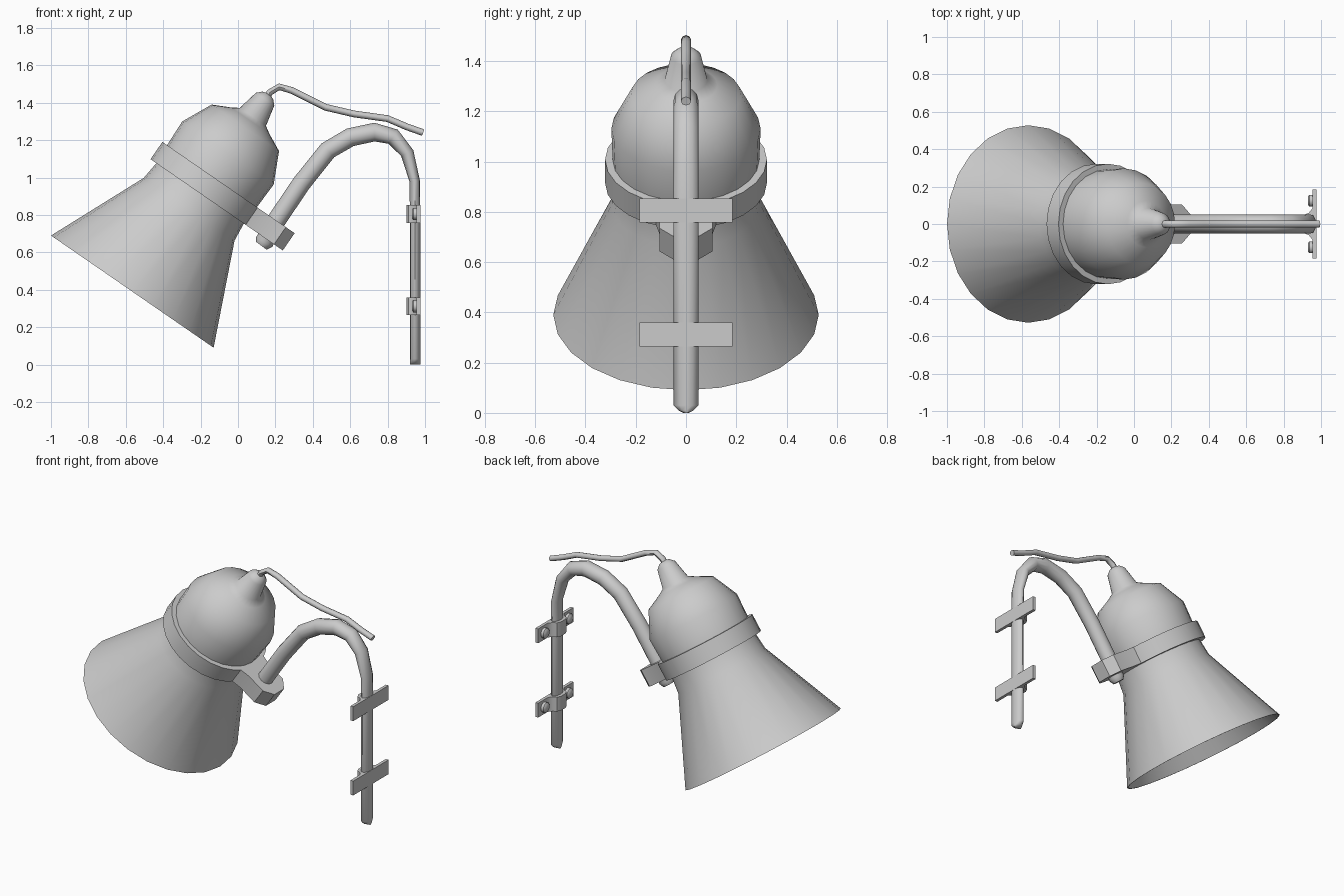
import bpy, bmesh, math
from mathutils import Vector, Matrix

old = bpy.data.objects.get("Cube")
if old:
    bpy.data.objects.remove(old, do_unlink=True)

grey = bpy.data.materials.new("grey_metal")
grey.use_nodes = True
GREY = (0.6, 0.6, 0.6, 1)
grey.diffuse_color = GREY
grey.node_tree.nodes["Principled BSDF"].inputs["Base Color"].default_value = GREY

# Lamp head frame: origin at the rim centre, local z along the lamp axis
HEAD = Matrix.Translation((-0.565, 0, 0.39)) @ Matrix.Rotation(math.radians(34.6), 4, 'Y')


def finish(name, bm, matrix=Matrix(), angle=40):
    bmesh.ops.remove_doubles(bm, verts=bm.verts, dist=1e-5)
    bmesh.ops.recalc_face_normals(bm, faces=bm.faces)
    bm.transform(matrix)
    mesh = bpy.data.meshes.new(name)
    bm.to_mesh(mesh)
    bm.free()
    obj = bpy.data.objects.new(name, mesh)
    bpy.context.collection.objects.link(obj)
    mesh.materials.append(grey)
    bpy.ops.object.select_all(action='DESELECT')
    obj.select_set(True)
    bpy.context.view_layer.objects.active = obj
    bpy.ops.object.shade_smooth_by_angle(angle=math.radians(angle))
    return obj


def lathe(name, profile, matrix, sides=24, angle=40):
    bm = bmesh.new()
    verts = [bm.verts.new((r, 0, z)) for r, z in profile]
    edges = [bm.edges.new(pair) for pair in zip(verts, verts[1:])]
    bmesh.ops.spin(bm, geom=verts + edges, cent=(0, 0, 0), axis=(0, 0, 1),
                   angle=math.tau, steps=sides, use_merge=True)
    return finish(name, bm, matrix, angle)


def prism(name, outline, depth, matrix, angle=40):
    bm = bmesh.new()
    face = bm.faces.new([bm.verts.new((x, y, 0)) for x, y in outline])
    new = bmesh.ops.extrude_face_region(bm, geom=[face])["geom"]
    bmesh.ops.translate(bm, verts=[v for v in new if isinstance(v, bmesh.types.BMVert)],
                        vec=(0, 0, depth))
    return finish(name, bm, matrix, angle)


def tube(name, path, sides):
    """Sweep an ellipse along (x, z, in-plane radius, y radius) points."""
    bm = bmesh.new()
    rings = []
    points = [Vector((x, 0, z)) for x, z, _, _ in path]
    for i, (_, _, flat, wide) in enumerate(path):
        along = (points[min(i + 1, len(path) - 1)] - points[max(i - 1, 0)]).normalized()
        across = Vector((along.z, 0, -along.x))
        ring = []
        for k in range(sides):
            a = math.tau * k / sides
            ring.append(bm.verts.new(points[i] + across * flat * math.cos(a)
                                     + Vector((0, wide * math.sin(a), 0))))
        rings.append(ring)
    for a, b in zip(rings, rings[1:]):
        for k in range(sides):
            n = (k + 1) % sides
            bm.faces.new((a[k], a[n], b[n], b[k]))
    bm.faces.new(rings[0])
    bm.faces.new(rings[-1])
    return finish(name, bm, angle=50)


# Flared shade, hollow underneath
lathe("shade", [(0, 0.55), (0.27, 0.54), (0.522, 0.0), (0.528, 0.0),
                (0.295, 0.535), (0.283, 0.65)], HEAD)

# Dome with the cable spout on top
lathe("dome", [(0.29, 0.7), (0.297, 0.9), (0.219, 1.064), (0.125, 1.11), (0.085, 1.135),
               (0.06, 1.25), (0.035, 1.275), (0, 1.287)], HEAD, angle=60)

# Clamp collar and its lug that holds the arm
lathe("collar", [(0.28, 0.638), (0.322, 0.638), (0.322, 0.75), (0.28, 0.75)], HEAD)
lug = [(0.25, 0.13), (0.36, 0.105), (0.48, 0.105), (0.537, 0.05)]
lug += [(x, -y) for x, y in reversed(lug)]
prism("collar_lug", lug, 0.112, HEAD @ Matrix.Translation((0, 0, 0.638)))

# Gooseneck arm flattening into the wall bar
R, F = 0.05, 0.028
tube("arm", [(0.125, 0.635, 0.035, 0.035), (0.14, 0.655, R, R), (0.205, 0.77, R, R),
             (0.34, 0.97, R, R), (0.48, 1.145, R, R), (0.6, 1.215, R, R),
             (0.73, 1.243, R, R), (0.83, 1.218, 0.045, R), (0.905, 1.13, 0.036, R),
             (0.945, 0.98, F, R), (0.947, 0.8, F, R), (0.947, 0.03, F, R),
             (0.947, 0.01, F, 0.03), (0.947, 0, F, 0.01)], 12)

# Power cable
cable = [(0.14, 1.40), (0.17, 1.455), (0.22, 1.485), (0.29, 1.465), (0.37, 1.425),
         (0.47, 1.375), (0.62, 1.34), (0.8, 1.315), (0.9, 1.272), (0.99, 1.24)]
tube("cable", [(x, z, 0.018, 0.02) for x, z in cable], 8)

# Wall brackets: a strap over the bar, two wings and two screws each
strap = [(0.975, 0.185), (0.955, 0.185), (0.955, 0.085), (0.935, 0.06), (0.912, 0.05),
         (0.9, 0.025)]
strap += [(x, -y) for x, y in reversed(strap)]
for label, z in (("upper", 0.805), ("lower", 0.312)):
    prism(label + "_bracket", strap, 0.095, Matrix.Translation((0, 0, z - 0.0475)))
    for side, y in (("left", -0.125), ("right", 0.125)):
        lathe(f"{label}_{side}_screw", [(0, 0), (0.033, 0), (0.033, 0.02), (0.022, 0.028),
                                        (0, 0.028)],
              Matrix.Translation((0.957, y, z)) @ Matrix.Rotation(-math.pi / 2, 4, 'Y'), 10)
